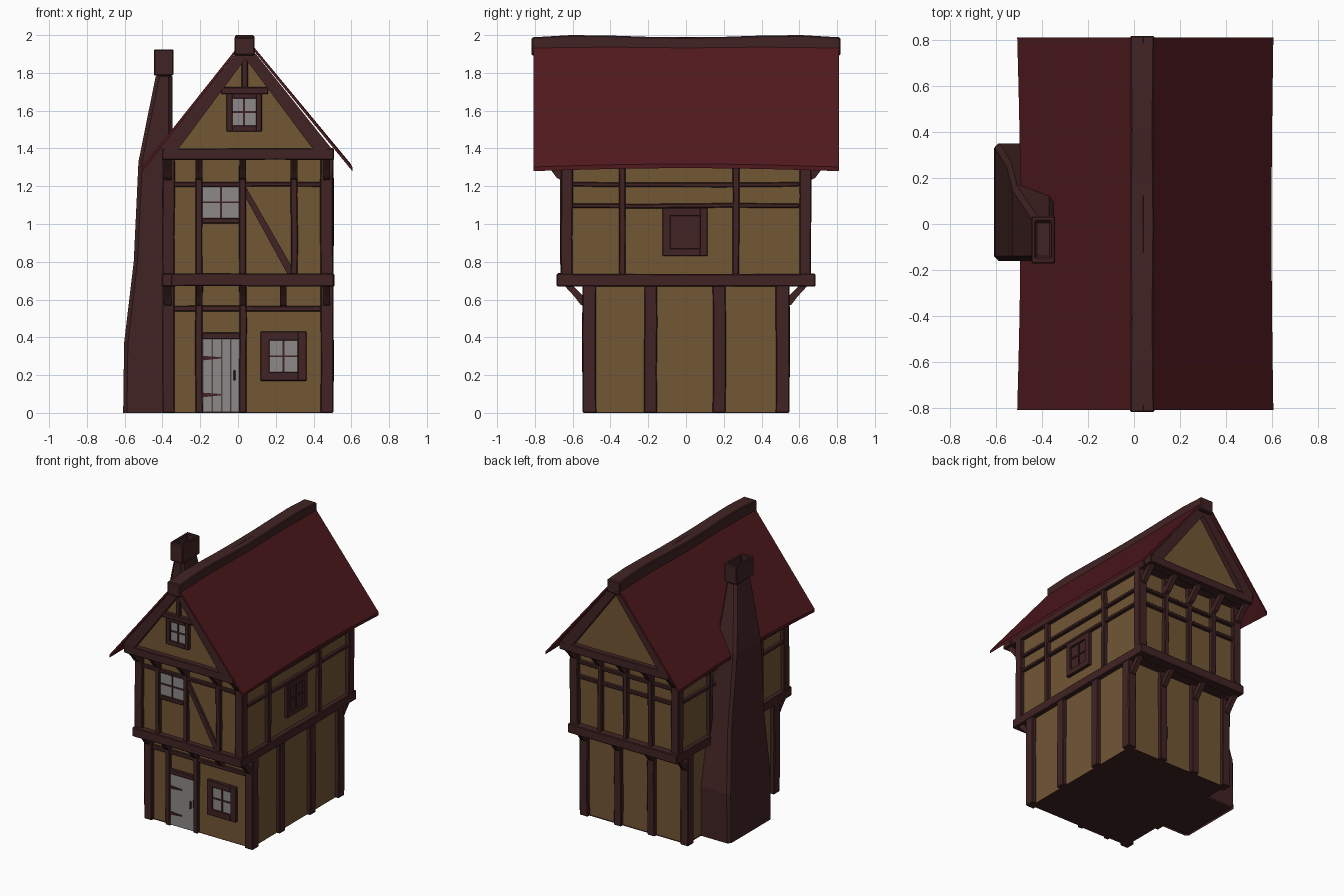
import bpy, bmesh, math, random
from mathutils import Vector

if "Cube" in bpy.data.objects:
    bpy.data.objects.remove(bpy.data.objects["Cube"])

random.seed(4)

def mat(name, c):
    m = bpy.data.materials.new(name)
    m.diffuse_color = (*c, 1)
    m.use_nodes = True
    m.node_tree.nodes["Principled BSDF"].inputs["Base Color"].default_value = m.diffuse_color
    return m

WOOD = mat("dark_wood", (0.053, 0.017, 0.017))
WALL = mat("plaster", (0.17, 0.095, 0.036))
ROOF = mat("red_roof", (0.078, 0.0095, 0.0125))
PALE = mat("pale_grey", (0.27, 0.25, 0.25))

def finish(bm, name, m=None, bevel=0):
    bmesh.ops.recalc_face_normals(bm, faces=bm.faces)
    me = bpy.data.meshes.new(name)
    bm.to_mesh(me)
    bm.free()
    ob = bpy.data.objects.new(name, me)
    bpy.context.collection.objects.link(ob)
    if m:
        me.materials.append(m)
    if bevel:
        b = ob.modifiers.new("bevel", 'BEVEL')
        b.width, b.segments, b.limit_method = bevel, 1, 'ANGLE'
    return ob

def box(name, x, y, z, m=WOOD, bevel=0.005, wobble=0.0):
    """Box from (min, max) ranges; wobble bends long timbers slightly."""
    bm = bmesh.new()
    bmesh.ops.create_cube(bm, size=1)
    lo, hi = Vector((x[0], y[0], z[0])), Vector((x[1], y[1], z[1]))
    for v in bm.verts:
        v.co = Vector([(a + b) / 2 + c * (b - a) for a, b, c in zip(lo, hi, v.co)])
    if wobble:
        d = hi - lo
        ax = max(range(3), key=lambda i: d[i])
        n = Vector([float(i == ax) for i in range(3)])
        for t in (0.33, 0.67):
            cut = bmesh.ops.bisect_plane(bm, geom=bm.verts[:] + bm.edges[:] + bm.faces[:],
                                         plane_co=lo + d * t, plane_no=n)
            off = Vector([0 if i == ax else random.uniform(-wobble, wobble) for i in range(3)])
            for g in cut['geom_cut']:
                if isinstance(g, bmesh.types.BMVert):
                    g.co += off
    return finish(bm, name, m, bevel)

def loft(name, rings, m=WOOD, bevel=0, cap_start=True):
    """Skin a list of equal-length point rings and cap the ends."""
    bm = bmesh.new()
    vs = [[bm.verts.new(p) for p in r] for r in rings]
    n = len(vs[0])
    for a, b in zip(vs, vs[1:]):
        for i in range(n):
            bm.faces.new((a[i], a[(i + 1) % n], b[(i + 1) % n], b[i]))
    if cap_start:
        bm.faces.new(vs[0][::-1])
    bm.faces.new(vs[-1])
    return finish(bm, name, m, bevel)

def prism_y(name, pts, y0, y1, m=WOOD, bevel=0.0):
    return loft(name, [[(x, y, z) for x, z in pts] for y in (y0, y1)], m, bevel)

def prism_x(name, pts, x0, x1, m=WOOD, bevel=0.0):
    return loft(name, [[(x, y, z) for y, z in pts] for x in (x0, x1)], m, bevel)

def beam(name, x, y, z):
    return box(name, x, y, z, WOOD, 0.005, 0.003)

CX, L, R = 0.04, -0.40, 0.505

# plaster bodies of the two storeys and the gable
box("ground_floor_wall", (-0.37, 0.475), (-0.52, 0.52), (0.005, 0.72), WALL, 0)
box("upper_floor_wall", (-0.37, 0.475), (-0.64, 0.63), (0.70, 1.39), WALL, 0)
prism_y("gable_wall", [(-0.37, 1.36), (0.465, 1.36), (CX, 1.93)], -0.745, 0.745, WALL)
box("floor_base", (-0.37, 0.475), (-0.52, 0.52), (0, 0.01), WOOD, 0)

# corner posts, cross beams, gable rafters and overhang brackets, front and back
BRACKET = ((0.53, 0.56), (0.56, 0.575), (0.59, 0.615), (0.645, 0.675), (0.60, 0.675), (0.53, 0.605))
LOWER_X = {-1: (-0.37, -0.205, 0.025, 0.24, 0.47), 1: (-0.37, -0.09, 0.19, 0.47)}
UPPER_X = {-1: (-0.37, -0.207, 0.025, 0.297, 0.47), 1: (-0.37, -0.16, 0.05, 0.26, 0.47)}
for s, end in ((-1, "front"), (1, "back")):
    def ys(a, b):
        return (min(s * a, s * b), max(s * a, s * b))
    for side, x in (("left", (L, -0.335)), ("right", (0.437, R))):
        beam(f"{end}_{side}_ground_post", x, ys(0.475, 0.547), (0, 0.69))
        beam(f"{end}_{side}_upper_post", x, ys(0.60, 0.662), (0.72, 1.36))
    beam(f"{end}_middle_beam", (L - 0.003, R + 0.003), ys(0.61, 0.685), (0.67, 0.738))
    beam(f"{end}_gable_beam", (L - 0.003, R + 0.003), ys(0.71, 0.785), (1.338, 1.40))
    box(f"{end}_gable_soffit", (-0.37, 0.475), ys(0.62, 0.75), (1.35, 1.385), WOOD, 0)
    box(f"{end}_floor_soffit", (-0.37, 0.475), ys(0.51, 0.65), (0.685, 0.72), WOOD, 0)
    for k, side in ((-1, "left"), (1, "right")):
        pts = [(CX + k * 0.455, 1.40), (CX + k * 0.365, 1.385), (CX, 1.875), (CX, 1.968)]
        prism_y(f"{end}_{side}_rafter", pts, s * 0.72, s * 0.785)
    for level, xs, dy, dz in (("lower", LOWER_X[s], 0, 0), ("upper", UPPER_X[s], 0.125, 0.67)):
        pts = [(s * (a + dy), z + dz) for a, z in BRACKET]
        for i, x in enumerate(xs):
            prism_x(f"{end}_{level}_bracket_{i}", pts, x - 0.018, x + 0.018)

# front framing
for i, x in enumerate((-0.205, 0.025)):
    beam(f"front_ground_stud_{i}", (x - 0.019, x + 0.019), (-0.545, -0.51), (0, 0.69))
for i, x in enumerate((-0.207, 0.025, 0.297)):
    beam(f"front_upper_stud_{i}", (x - 0.018, x + 0.018), (-0.665, -0.63), (0.72, 1.36))
beam("front_ground_rail", (-0.34, 0.44), (-0.54, -0.51), (0.537, 0.567))
beam("front_upper_rail", (-0.34, 0.44), (-0.66, -0.63), (1.197, 1.222))
box("front_short_stud", (0.225, 0.255), (-0.54, -0.51), (0.56, 0.69))
prism_y("front_diagonal_brace", [(0.04, 1.20), (0.04, 1.14), (0.262, 0.735), (0.29, 0.735), (0.29, 0.765)],
        -0.658, -0.63)
box("gable_collar", (-0.09, 0.16), (-0.775, -0.735), (1.687, 1.724))
box("gable_king_post", (0.018, 0.053), (-0.77, -0.735), (1.72, 1.90))

# back framing
for i, x in enumerate((-0.09, 0.19)):
    beam(f"back_ground_stud_{i}", (x - 0.03, x + 0.03), (0.51, 0.547), (0, 0.69))
for i, x in enumerate((-0.16, 0.05, 0.26)):
    beam(f"back_upper_stud_{i}", (x - 0.018, x + 0.018), (0.62, 0.66), (0.72, 1.36))
for i, z in enumerate((1.085, 1.197)):
    beam(f"back_rail_{i}", (-0.34, 0.44), (0.62, 0.655), (z, z + 0.024))

# side framing, mirrored left and right
for side, a, b in (("left", L + 0.002, -0.35), ("right", 0.455, R - 0.002)):
    beam(f"{side}_middle_beam", (a - 0.004, b + 0.004), (-0.685, 0.68), (0.67, 0.736))
    beam(f"{side}_top_beam", (a, b), (-0.70, 0.70), (1.338, 1.40))
    for i, y in enumerate((-0.187, 0.175)):
        beam(f"{side}_ground_stud_{i}", (a, b), (y - 0.034, y + 0.034), (0, 0.69))
    for i, y in enumerate((-0.338, 0.263)):
        beam(f"{side}_upper_stud_{i}", (a, b), (y - 0.018, y + 0.018), (0.72, 1.36))
    for i, z in enumerate((1.085, 1.198)):
        beam(f"{side}_rail_{i}", (a + 0.006, b - 0.006), (-0.61, 0.60), (z, z + 0.024))

def window(name, u, z, face, frame, axis='y', pane_mat=PALE, out=-1):
    """Pane over range u by z on a wall plane, with cross bars and an optional frame."""
    def part(n, uu, zz, d0, d1, m=WOOD, bev=0.003):
        d = sorted((face + out * d0, face + out * d1))
        box(f"{name}_{n}", *((uu, d) if axis == 'y' else (d, uu)), zz, m, bev)
    um, zm, f = sum(u) / 2, sum(z) / 2, frame
    part("pane", u, z, -0.01, 0.012, pane_mat, 0)
    part("upright_bar", (um - 0.005, um + 0.005), z, 0, 0.018, WOOD, 0)
    part("cross_bar", u, (zm - 0.005, zm + 0.005), 0, 0.018, WOOD, 0)
    if frame:
        part("frame_left", (u[0] - f, u[0] + 0.004), (z[0] - f, z[1] + f), -0.01, 0.025)
        part("frame_right", (u[1] - 0.004, u[1] + f), (z[0] - f, z[1] + f), -0.01, 0.025)
        part("frame_top", (u[0], u[1]), (z[1] - 0.004, z[1] + f), -0.01, 0.025)
        part("frame_bottom", (u[0], u[1]), (z[0] - f, z[0] + 0.004), -0.01, 0.025)

window("ground_window", (0.162, 0.32), (0.212, 0.388), -0.52, 0.042)
window("upper_window", (-0.19, 0.01), (1.03, 1.20), -0.64, 0)
box("upper_window_sill", (-0.19, 0.01), (-0.668, -0.63), (1.003, 1.032))
window("gable_window", (-0.033, 0.098), (1.518, 1.668), -0.745, 0.028)
window("side_shutter", (-0.087, 0.078), (0.867, 1.047), 0.475, 0.037, 'x', WOOD, 1)

# plank door with strap hinges and handle
for i in range(4):
    x = -0.187 + i * 0.05
    box(f"door_plank_{i}", (x, x + 0.0495), (-0.535, -0.515), (0.005, 0.392), PALE, 0.001)
box("door_lintel", (-0.19, 0.01), (-0.543, -0.51), (0.39, 0.425))
for i, z in enumerate((0.095, 0.29)):
    prism_y(f"door_hinge_{i}", [(-0.186, z - 0.012), (-0.09, z - 0.002), (-0.09, z + 0.005), (-0.186, z + 0.012)],
            -0.542, -0.53)
box("door_handle", (-0.024, -0.013), (-0.548, -0.53), (0.17, 0.228))

# thin sagging roof slopes
STATIONS = [-0.807 + 1.617 * i / 8 for i in range(9)]
def sag(y):
    return max(0.0, math.cos(y / 0.81 * math.pi / 2))
for side, ex in (("left", -0.507), ("right", 0.605)):
    rings = []
    for y in STATIONS:
        x = ex + (0.014 if ex < 0 else -0.008) * sag(y)
        z = 1.28 + 0.016 * sag(y)
        rings.append([(x, y, z), (CX, y, 1.97), (CX, y, 1.99), (x, y, z + 0.022)])
    loft(f"{side}_roof_slope", rings, ROOF)

# wavy ridge beam
rings = []
for i in range(9):
    y = -0.817 + 1.634 * i / 8
    w = 0.053 - 0.004 * math.sin(i * math.pi / 4) ** 2
    t = (1.988, 2.0, 1.998, 1.991, 1.988, 1.991, 1.998, 2.0, 1.988)[i]
    rings.append([(0.035 + k * w, y, z) for k, z in ((-1, 1.893), (1, 1.893), (1, t), (-1, t))])
loft("ridge_beam", rings, WOOD, 0.006)

# tapering chimney stack: z, outer x, front y, back y
stack = [(0, -0.608, -0.16, 0.35), (0.37, -0.603, -0.16, 0.35), (0.80, -0.552, -0.16, 0.265),
         (1.33, -0.527, -0.16, 0.165), (1.80, -0.432, -0.158, 0.022)]
loft("chimney_stack", [[(x, a, z), (-0.348, a, z), (-0.348, b, z), (x, b, z)] for z, x, a, b in stack],
     WOOD, 0.02, cap_start=False)
box("chimney_foot", (-0.59, -0.36), (-0.14, 0.33), (0, 0.01), WOOD, 0)

# hollow chimney cap: outer wall up, then inner wall back down
rings = []
for hx, hy, z in ((0.052, 0.103, 1.785), (0.052, 0.103, 1.925), (0.034, 0.078, 1.925), (0.034, 0.078, 1.83)):
    rings.append([(-0.394 + a * hx, -0.068 + b * hy, z) for a, b in ((-1, -1), (1, -1), (1, 1), (-1, 1))])
loft("chimney_cap", rings, WOOD, 0.006)
